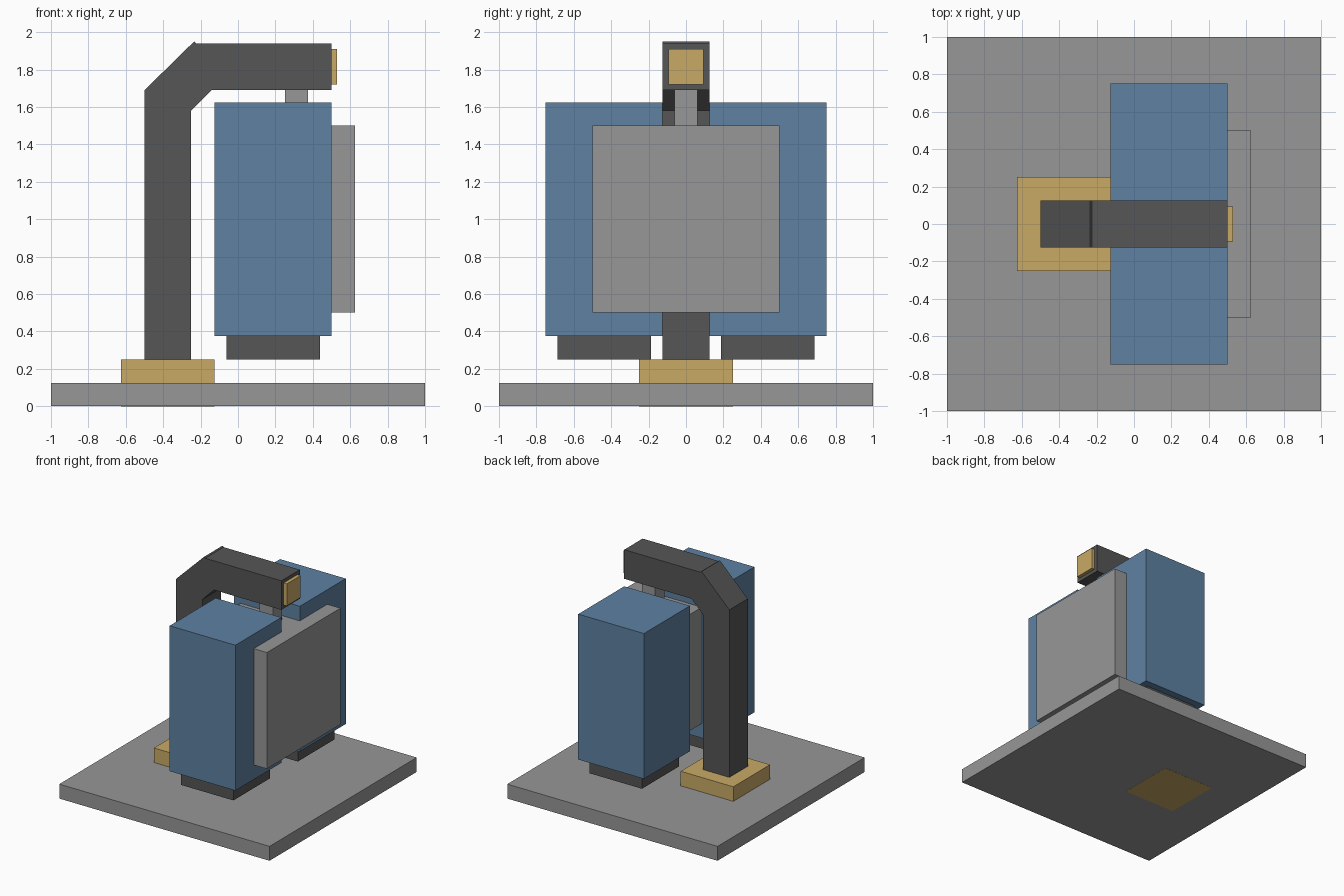
import bpy
import bmesh

cube = bpy.data.objects.get("Cube")
if cube:
    bpy.data.objects.remove(cube, do_unlink=True)


def material(name, rgb):
    mat = bpy.data.materials.new(name)
    mat.use_nodes = True
    colour = (*rgb, 1)
    mat.diffuse_color = colour
    mat.node_tree.nodes["Principled BSDF"].inputs["Base Color"].default_value = colour
    return mat


grey = material("stone grey", (0.31, 0.31, 0.31))
dark = material("dark grey", (0.092, 0.092, 0.092))
blue = material("steel blue", (0.112, 0.22, 0.36))
gold = material("brass", (0.58, 0.40, 0.13))


def add_mesh(name, bm, mat):
    bmesh.ops.recalc_face_normals(bm, faces=bm.faces)
    mesh = bpy.data.meshes.new(name)
    bm.to_mesh(mesh)
    bm.free()
    mesh.materials.append(mat)
    obj = bpy.data.objects.new(name, mesh)
    bpy.context.collection.objects.link(obj)
    return obj


def box(name, mat, x, y, z):
    """Box from (min, max) ranges on each axis."""
    bm = bmesh.new()
    bmesh.ops.create_cube(bm, size=1)
    for v in bm.verts:
        v.co = [(lo + hi) / 2 + c * (hi - lo) for c, (lo, hi) in zip(v.co, (x, y, z))]
    return add_mesh(name, bm, mat)


def extrude_profile(name, mat, points, half_width):
    """Side profile in x and z, extruded along y."""
    bm = bmesh.new()
    face = bm.faces.new([bm.verts.new((x, -half_width, z)) for x, z in points])
    result = bmesh.ops.extrude_face_region(bm, geom=[face])
    moved = [g for g in result["geom"] if isinstance(g, bmesh.types.BMVert)]
    bmesh.ops.translate(bm, verts=moved, vec=(0, 2 * half_width, 0))
    return add_mesh(name, bm, mat)


# Base slab and the socket passing through it
box("base", grey, (-1, 1), (-1, 1), (0.001, 0.125))
box("post_socket", gold, (-0.625, -0.125), (-0.25, 0.25), (0, 0.25))

# Bent post with its overhanging arm
extrude_profile("bent_post", dark, [
    (-0.5, 0.2), (-0.25, 0.2), (-0.25, 1.58), (-0.14, 1.69), (0.5, 1.69),
    (0.5, 1.94), (-0.225, 1.94), (-0.235, 1.95), (-0.5, 1.69)], 0.125)
box("arm_end_cap", gold, (0.49, 0.53), (-0.094, 0.094), (1.72, 1.91))

# Hanging rod and central panel
box("hanging_rod", grey, (0.25, 0.375), (-0.0625, 0.0625), (1.45, 1.7))
box("centre_panel", grey, (-0.0625, 0.625), (-0.5, 0.5), (0.5, 1.5))

# Paired side blocks with their feet
for side, s in (("left", 1), ("right", -1)):
    box(side + "_block", blue, (-0.125, 0.5), sorted((s * 0.125, s * 0.75)), (0.375, 1.625))
    box(side + "_foot", dark, (-0.0625, 0.4375), sorted((s * 0.1875, s * 0.6875)), (0.25, 0.38))
